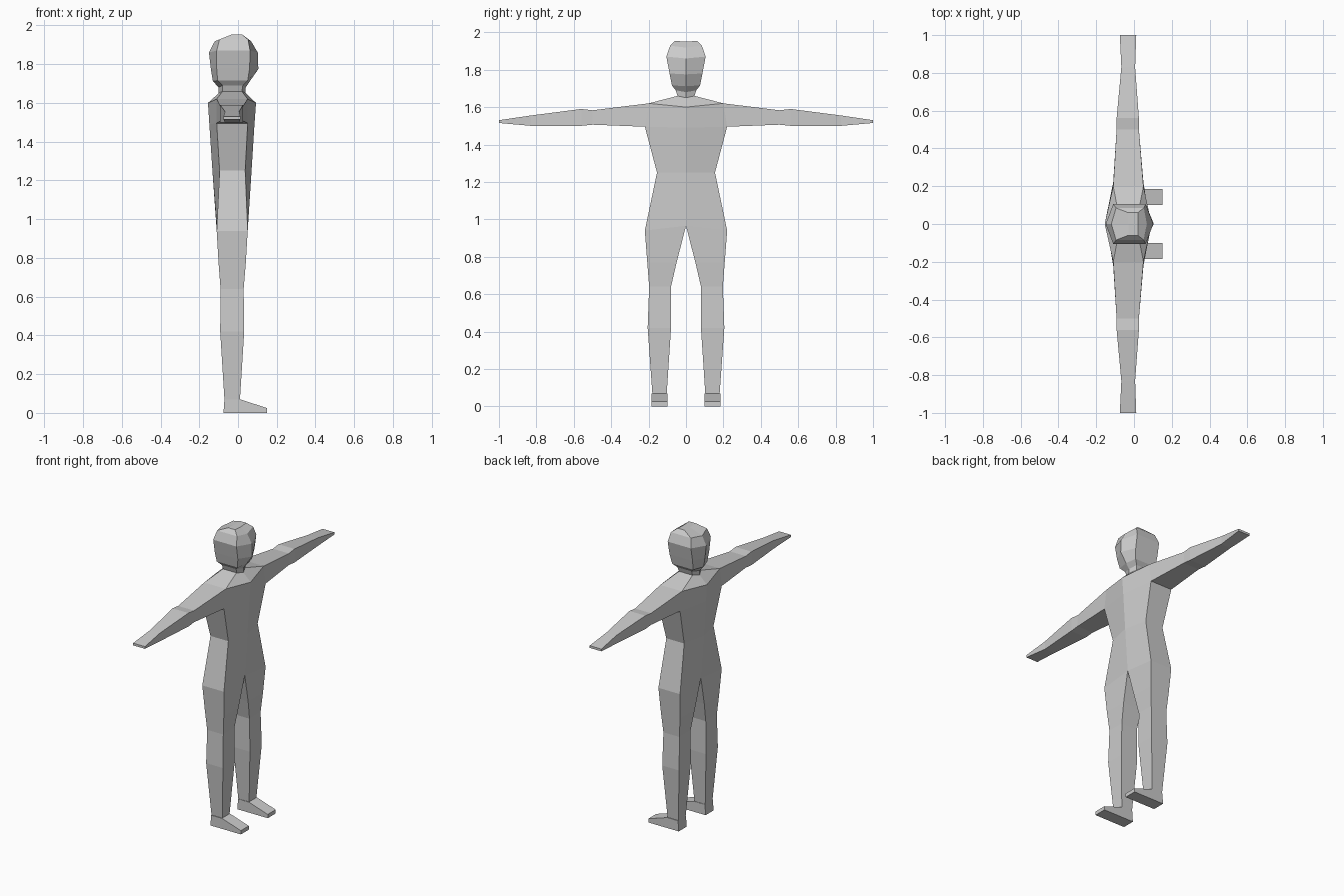
import bpy, bmesh

if "Cube" in bpy.data.objects:
    bpy.data.objects.remove(bpy.data.objects["Cube"])


def make(name, rings, cap_start=False, cap_end=False, skip=None, mirror=False):
    """Skin a list of equal-length point rings into a flat-shaded object."""
    bm = bmesh.new()
    loops = [[bm.verts.new(p) for p in ring] for ring in rings]
    n = len(loops[0])
    for a, b in zip(loops, loops[1:]):
        for i in range(n):
            j = (i + 1) % n
            face = bm.faces.new((a[i], a[j], b[j], b[i]))
            if skip and skip(face.calc_center_median()):
                bm.faces.remove(face)
    if cap_start:
        bm.faces.new(loops[0])
    if cap_end:
        bm.faces.new(loops[-1])
    bmesh.ops.recalc_face_normals(bm, faces=bm.faces)
    mesh = bpy.data.meshes.new(name)
    bm.to_mesh(mesh)
    bm.free()
    obj = bpy.data.objects.new(name, mesh)
    bpy.context.collection.objects.link(obj)
    if mirror:
        mod = obj.modifiers.new("Mirror", 'MIRROR')
        mod.use_axis = (False, True, False)
        mod.use_mirror_merge = False
    return obj


def hex_ring(z_mid, z_side, back, back_side, front_side, front, w):
    """Six-sided section with a ridge down the chest and the spine."""
    return [(front, 0, z_mid), (front_side, w, z_side), (back_side, w, z_side),
            (back, 0, z_mid), (back_side, -w, z_side), (front_side, -w, z_side)]


# Torso, open where the arms and legs join
torso = [
    (.965, .94, -.11, -.11, .05, .05, .22),
    (1.25, 1.25, -.132, -.095, .037, .07, .155),
    (1.49, 1.495, -.148, -.11, .05, .085, .22),
    (1.60, 1.62, -.155, -.11, .05, .093, .20),
    (1.65, 1.66, -.10, -.08, .02, .04, .045),
]
make("torso", [hex_ring(*s) for s in torso],
     skip=lambda c: abs(c.y) > .2 and 1.5 < c.z < 1.61)

# Neck and head
head = [
    (1.65, 1.66, -.10, -.08, .02, .04, .045),
    (1.68, 1.69, -.10, -.08, .025, .04, .055),
    (1.713, 1.715, -.13, -.105, .05, .062, .075),
    (1.775, 1.78, -.14, -.11, .06, .105, .088),
    (1.86, 1.87, -.15, -.11, .062, .102, .105),
    (1.918, 1.928, -.12, -.095, .052, .068, .085),
    (1.95, 1.954, -.03, -.03, .02, .02, .06),
]
make("head", [hex_ring(*s) for s in head], cap_end=True)

# Arms: y bottom, y top, z bottom, z top, back x, front x
arm = [
    (.22, .20, 1.495, 1.62, -.11, .05),
    (.50, .50, 1.506, 1.583, -.092, .026),
    (.56, .56, 1.50, 1.59, -.092, .026),
    (.83, .83, 1.50, 1.555, -.067, .006),
    (1.0, 1.0, 1.515, 1.53, -.075, .012),
]
make("arms", [[(xb, yb, zb), (xf, yb, zb), (xf, yt, zt), (xb, yt, zt)]
              for yb, yt, zb, zt, xb, xf in arm], cap_end=True, mirror=True)

# Legs: outer z, outer y, inner z, inner y, back x, front x
leg = [
    (.94, .22, .965, 0, -.11, .05),
    (.77, .207, .77, .05, -.10, .04),
    (.64, .197, .64, .08, -.09, .029),
    (.42, .205, .42, .08, -.092, .032),
    (.07, .18, .07, .103, -.07, .01),
]
make("legs", [[(xb, yo, zo), (xf, yo, zo), (xf, yi, zi), (xb, yi, zi)]
              for zo, yo, zi, yi, xb, xf in leg], mirror=True)

# Feet: side profile swept across the width
foot = [(-.07, .07), (-.075, 0), (.15, 0), (.15, .025), (.01, .07)]
make("feet", [[(x, y, z) for x, z in foot] for y in (.10, .184)],
     cap_start=True, cap_end=True, mirror=True)
